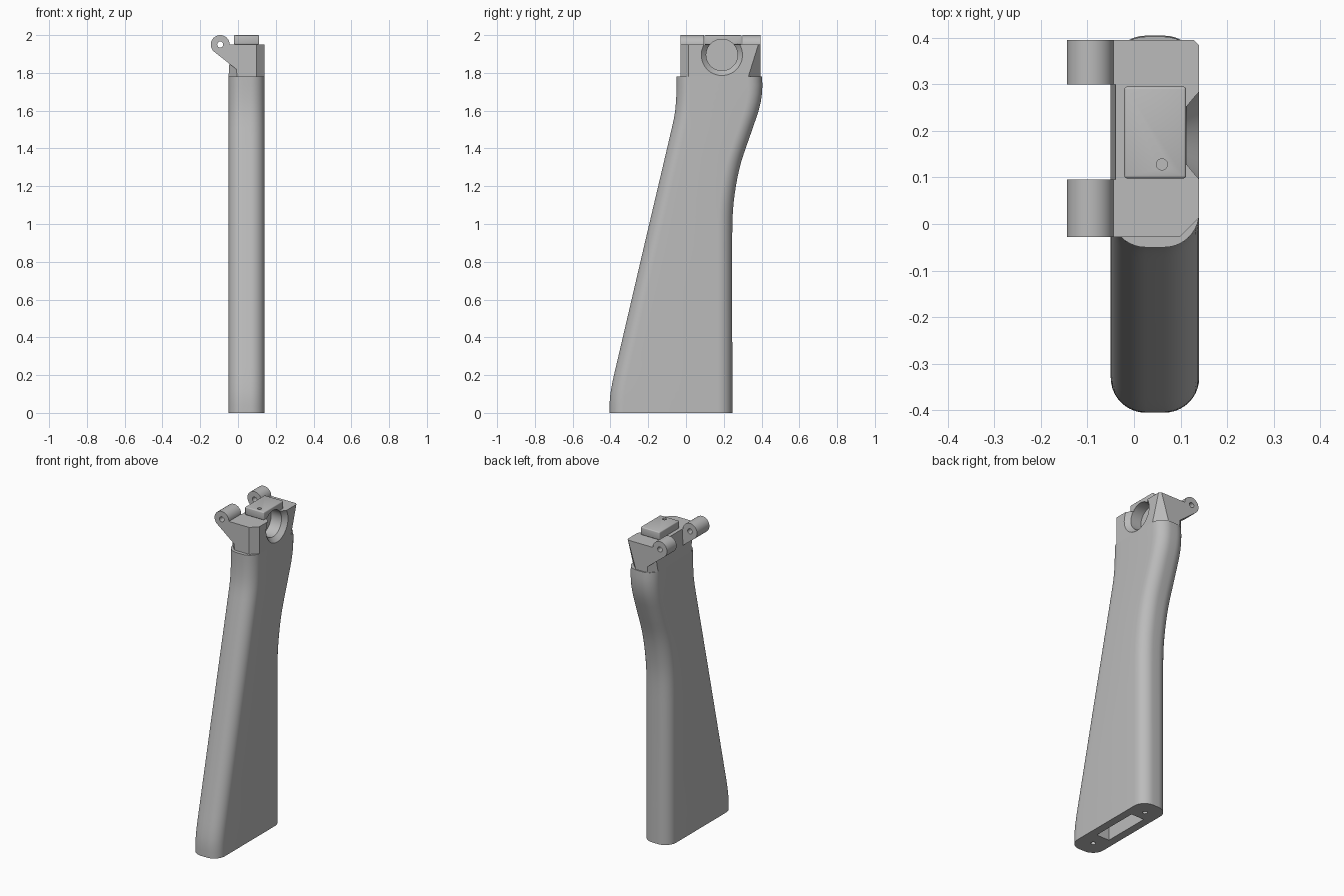
import bpy, bmesh, math
from mathutils import Matrix, Vector

if "Cube" in bpy.data.objects:
    bpy.data.objects.remove(bpy.data.objects["Cube"])

grey = bpy.data.materials.new("plain_grey")
grey.use_nodes = True
grey.diffuse_color = (0.5, 0.5, 0.5, 1)
grey.node_tree.nodes["Principled BSDF"].inputs["Base Color"].default_value = (0.5, 0.5, 0.5, 1)

X0, X1 = -0.05, 0.14
MID = (X0 + X1) / 2


def loft(name, rings):
    """Skin a stack of equal-sized point rings and cap both ends."""
    bm = bmesh.new()
    vs = [[bm.verts.new(p) for p in ring] for ring in rings]
    n = len(rings[0])
    for a, b in zip(vs, vs[1:]):
        for i in range(n):
            j = (i + 1) % n
            bm.faces.new((a[i], a[j], b[j], b[i]))
    bm.faces.new(vs[0][::-1])
    bm.faces.new(vs[-1])
    bmesh.ops.recalc_face_normals(bm, faces=bm.faces)
    mesh = bpy.data.meshes.new(name)
    bm.to_mesh(mesh)
    bm.free()
    mesh.materials.append(grey)
    ob = bpy.data.objects.new(name, mesh)
    bpy.context.collection.objects.link(ob)
    return ob


def circle(r, axis, centre, steps=48):
    """Ring of points round a centre, square to the given axis."""
    rot = Vector((0, 0, 1)).rotation_difference(Vector(axis)).to_matrix()
    turn = [math.tau * i / steps for i in range(steps)]
    return [Vector(centre) + rot @ Vector((r * math.cos(a), r * math.sin(a), 0)) for a in turn]


def rod(name, r, start, end, steps=48):
    axis = Vector(end) - Vector(start)
    return loft(name, [circle(r, axis, start, steps), circle(r, axis, end, steps)])


def box(name, lo, hi):
    corners = [(lo[0], lo[1]), (hi[0], lo[1]), (hi[0], hi[1]), (lo[0], hi[1])]
    return loft(name, [[(x, y, z) for x, y in corners] for z in (lo[2], hi[2])])


def activate(ob):
    bpy.ops.object.select_all(action="DESELECT")
    bpy.context.view_layer.objects.active = ob
    ob.select_set(True)


def combine(ob, tools, operation="DIFFERENCE"):
    activate(ob)
    for tool in tools:
        mod = ob.modifiers.new("cut", "BOOLEAN")
        mod.operation, mod.object, mod.solver = operation, tool, "EXACT"
        bpy.ops.object.modifier_apply(modifier=mod.name)


def smooth(ob, angle=30):
    activate(ob)
    bpy.ops.object.shade_smooth_by_angle(angle=math.radians(angle))


def discard(tools):
    for tool in tools:
        bpy.data.objects.remove(tool)


# Stock: rounded cross-sections following the front and back edge curves
def interp(points, z):
    """Smooth curve through (z, y) points."""
    n = len(points)
    slope = [(points[min(i + 1, n - 1)][1] - points[max(i - 1, 0)][1])
             / (points[min(i + 1, n - 1)][0] - points[max(i - 1, 0)][0]) for i in range(n)]
    for i in range(n - 1):
        (a, p), (b, q) = points[i], points[i + 1]
        if z <= b + 1e-6:
            t, h = (z - a) / (b - a), b - a
            return ((2*t**3 - 3*t**2 + 1) * p + (t**3 - 2*t**2 + t) * h * slope[i]
                    + (3*t**2 - 2*t**3) * q + (t**3 - t**2) * h * slope[i + 1])
    return points[-1][1]


front_edge = [(0, -0.405), (0.08, -0.403), (0.16, -0.39), (0.24, -0.372), (0.9, -0.218),
              (1.5, -0.077), (1.58, -0.06), (1.66, -0.052), (1.72, -0.05), (1.78, -0.05)]
back_edge = [(0, 0.245), (0.5, 0.245), (0.97, 0.245), (1.13, 0.254), (1.31, 0.287),
             (1.49, 0.347), (1.62, 0.39), (1.71, 0.404), (1.78, 0.402)]


def stock_ring(z, r=0.075, steps=10):
    y0, y1 = interp(front_edge, z), interp(back_edge, z)
    ring = []
    for k, (cx, cy) in enumerate([(X1 - r, y1 - r), (X0 + r, y1 - r),
                                  (X0 + r, y0 + r), (X1 - r, y0 + r)]):
        for i in range(steps + 1):
            a = math.pi / 2 * (k + i / steps)
            ring.append((cx + r * math.cos(a), cy + r * math.sin(a), z))
    return ring


heights = [0, 0.04, 0.08, 0.12, 0.16, 0.2, 0.24, 0.9] + [0.97 + 0.045 * i for i in range(18)] + [1.78]
stock = loft("stock", [stock_ring(z) for z in heights])

# Butt pocket and screw holes in the underside
tools = [box("pocket_cutter", (0, -0.22, -0.1), (0.09, 0.085, 0.4))]
tools += [rod("screw_cutter", 0.014, (MID, y, -0.1), (MID, y, 0.1), 20) for y in (-0.305, 0.15)]
combine(stock, tools)
discard(tools)
smooth(stock)


# Hinge block: chamfered corners, the back one narrowing upwards
def block_ring(z, left, back_cut, left_cut):
    f, b, cut = -0.028, 0.395, 0.042
    return [(X1 - cut, f, z), (X1, f + cut, z), (X1, b - back_cut, z), (X1 - back_cut, b, z),
            (left + left_cut, b, z), (left, b - left_cut, z),
            (left, f + left_cut, z), (left + left_cut, f, z)]


block = loft("hinge_block", [block_ring(1.78, X0, 0.065, 0.045),
                             block_ring(1.95, -0.04, 0.012, 0.02)])

# Raised latch pad with softened edges and a pin hole
pad = box("latch_pad", (-0.021, 0.098, 1.95), (0.112, 0.295, 2.0))
bevel = pad.modifiers.new("soft_edges", "BEVEL")
bevel.width, bevel.segments = 0.006, 3
activate(pad)
bpy.ops.object.modifier_apply(modifier="soft_edges")

# Countersunk side bore through block and pad
BY, BZ = 0.19, 1.895
bore = loft("bore_cutter", [circle(r, (1, 0, 0), (x, BY, BZ), 64)
                            for x, r in ((0.04, 0.083), (0.113, 0.083), (0.17, 0.138))])
pin = rod("pin_cutter", 0.012, (0.06, 0.128, 1.985), (0.06, 0.128, 2.1), 24)
combine(block, [bore])
combine(pad, [bore, pin])
discard([bore, pin])
smooth(block)
smooth(pad)

# Hinge lugs: barrel, sloping web and pin hole
HX, HZ, HR = -0.094, 1.95, 0.05
web = [(HX - 0.031, HZ - 0.039), (-0.01, 1.82), (0.0, 1.82), (0.0, HZ), (HX, HZ)]
for label, y0, y1 in (("front", -0.028, 0.095), ("back", 0.3, 0.395)):
    lug = rod(label + "_hinge_lug", HR, (HX, y0, HZ), (HX, y1, HZ))
    arm = loft("arm", [[(x, y, z) for x, z in web] for y in (y0, y1)])
    hole = rod("hole_cutter", 0.016, (HX, y0 - 0.1, HZ), (HX, y1 + 0.1, HZ), 24)
    combine(lug, [arm], "UNION")
    combine(lug, [hole])
    discard([arm, hole])
    smooth(lug)
